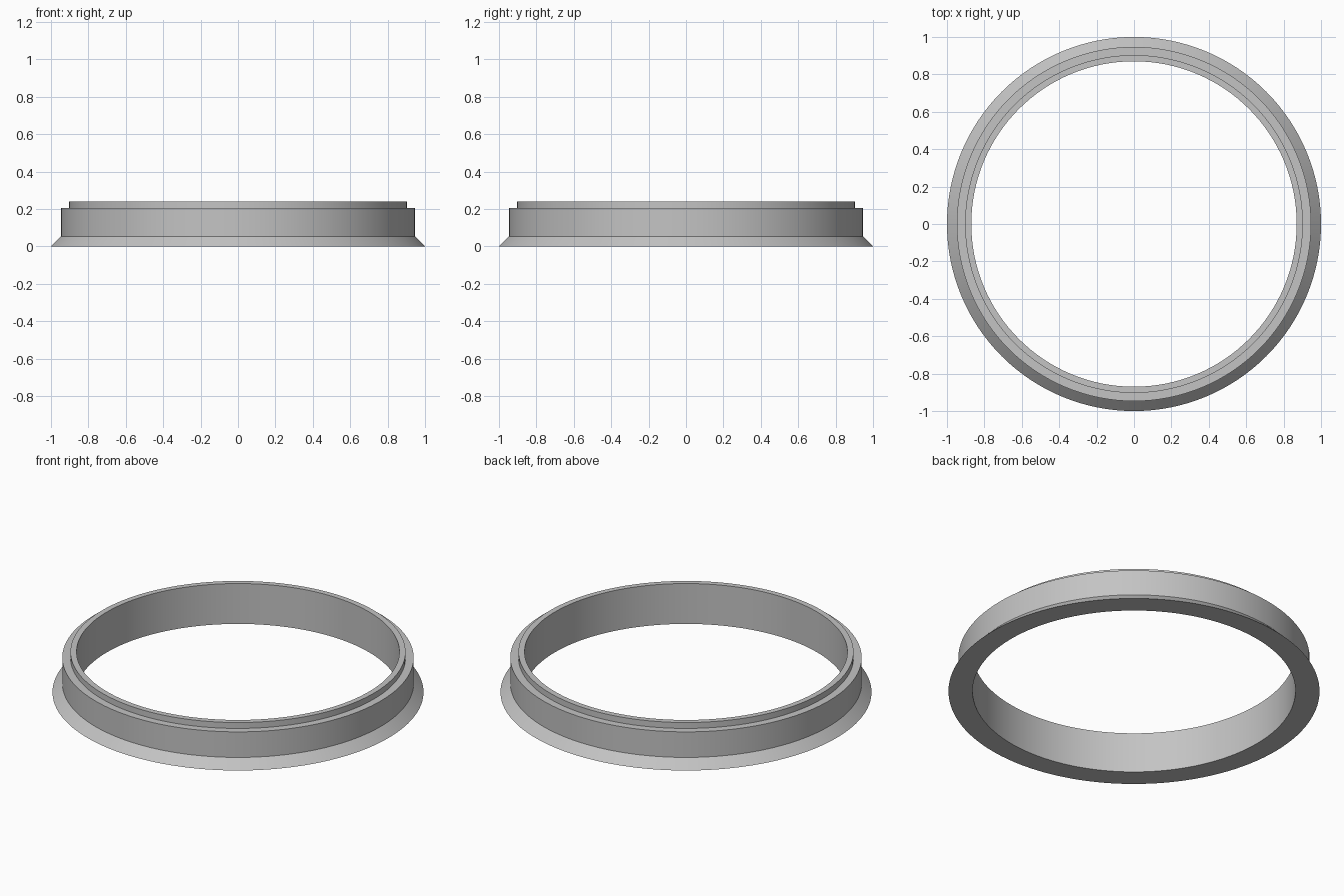
import bpy
import bmesh
from math import radians, tau
from mathutils import Matrix

cube = bpy.data.objects.get("Cube")
if cube:
    bpy.data.objects.remove(cube, do_unlink=True)

SEGMENTS = 128

# Plain grey material
grey = bpy.data.materials.new("plain_grey")
grey.use_nodes = True
colour = (0.55, 0.55, 0.55, 1.0)
grey.diffuse_color = colour
grey.node_tree.nodes["Principled BSDF"].inputs["Base Color"].default_value = colour

# Closed (radius, height) section: bore, base, flared foot, wall, step, top lip
section = [
    (0.87, 0.0), (1.0, 0.0), (0.947, 0.053), (0.947, 0.205),
    (0.903, 0.205), (0.903, 0.24), (0.87, 0.24),
]


def lathe(name, profile, material):
    """Revolve a closed section around the z axis."""
    bm = bmesh.new()
    verts = [bm.verts.new((r, 0, z)) for r, z in profile]
    edges = [bm.edges.new((a, b)) for a, b in zip(verts, verts[1:] + verts[:1])]
    bmesh.ops.spin(bm, geom=verts + edges, cent=(0, 0, 0), axis=(0, 0, 1),
                   angle=tau, steps=SEGMENTS, use_merge=True)
    bmesh.ops.remove_doubles(bm, verts=bm.verts, dist=0.0001)
    bmesh.ops.recalc_face_normals(bm, faces=bm.faces)
    mesh = bpy.data.meshes.new(name)
    bm.to_mesh(mesh)
    bm.free()
    mesh.materials.append(material)
    obj = bpy.data.objects.new(name, mesh)
    bpy.context.collection.objects.link(obj)
    return obj


# Stepped ring with a flared foot
ring = lathe("flanged_ring", section, grey)
bpy.ops.object.select_all(action="DESELECT")
ring.select_set(True)
bpy.context.view_layer.objects.active = ring
bpy.ops.object.shade_smooth_by_angle(angle=radians(30))
